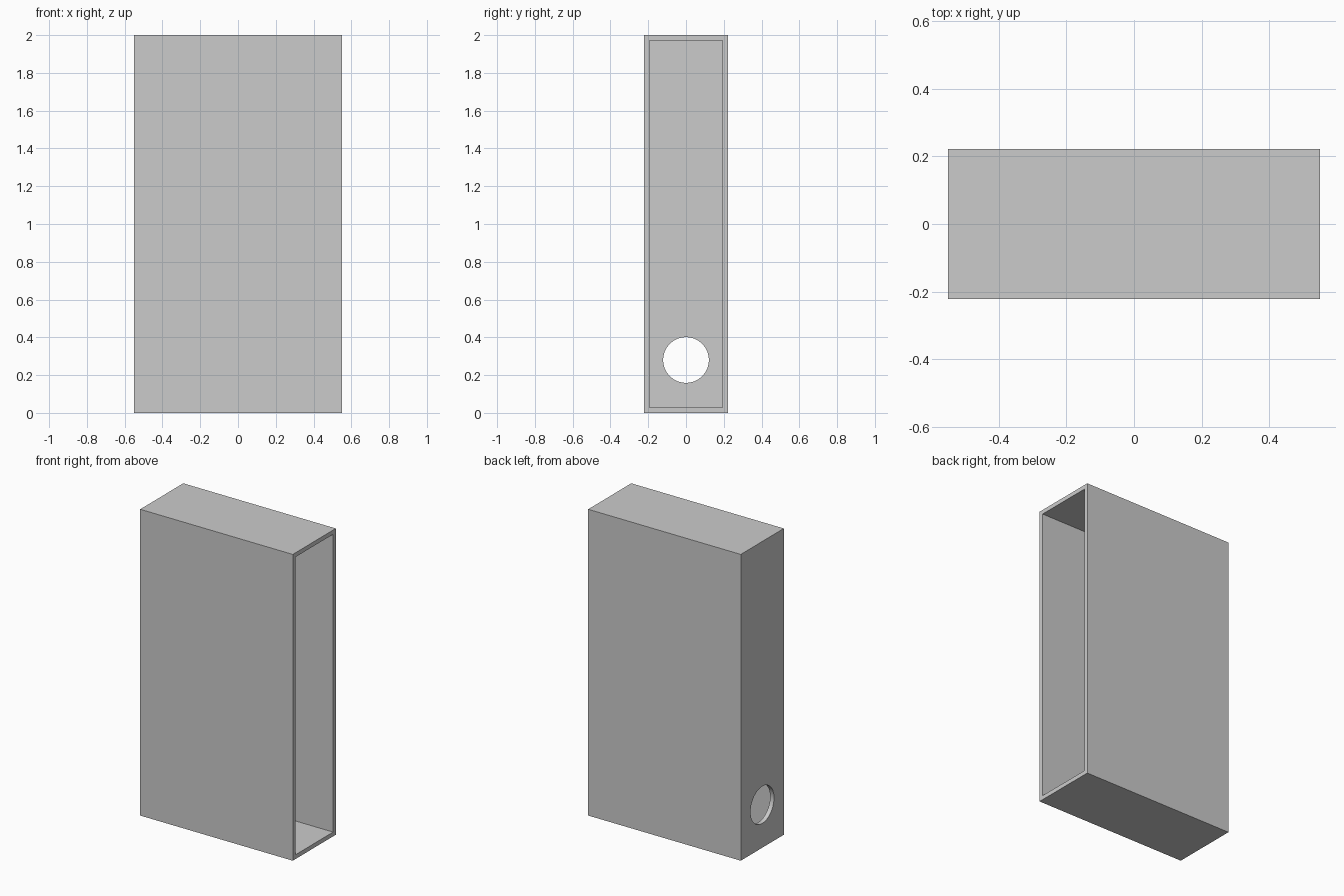
import bpy

# Remove the default cube
if "Cube" in bpy.data.objects:
    bpy.data.objects.remove(bpy.data.objects["Cube"], do_unlink=True)

WIDTH, DEPTH, HEIGHT = 1.102, 0.444, 2.0
WALL = 0.028
HOLE_RADIUS, HOLE_Z = 0.121, 0.28

grey = bpy.data.materials.new("light_grey")
grey.use_nodes = True
colour = (0.6, 0.6, 0.6, 1)
grey.diffuse_color = colour
grey.node_tree.nodes["Principled BSDF"].inputs["Base Color"].default_value = colour


def box(name, size, centre):
    bpy.ops.mesh.primitive_cube_add(size=1, location=centre)
    obj = bpy.context.object
    obj.name = name
    obj.scale = size
    bpy.ops.object.transform_apply(location=True, rotation=False, scale=True)
    obj.data.materials.append(grey)
    return obj


def cut(target, cutter):
    cutter.hide_render = True
    cutter.hide_set(True)
    cutter.display_type = 'WIRE'
    mod = target.modifiers.new(cutter.name, 'BOOLEAN')
    mod.operation = 'DIFFERENCE'
    mod.solver = 'EXACT'
    mod.object = cutter
    bpy.context.view_layer.objects.active = target
    bpy.ops.object.modifier_apply(modifier=mod.name)
    bpy.data.objects.remove(cutter, do_unlink=True)


# Sleeve body: a solid box hollowed out through its open left side
sleeve = box("sleeve_box", (WIDTH, DEPTH, HEIGHT), (0, 0, HEIGHT / 2))
cavity = box("cavity_cutter",
             (WIDTH, DEPTH - 2 * WALL, HEIGHT - 2 * WALL),
             (WALL, 0, HEIGHT / 2))
cut(sleeve, cavity)

# Round finger hole low in the closed right side
bpy.ops.mesh.primitive_cylinder_add(
    vertices=64, radius=HOLE_RADIUS, depth=WALL * 4,
    location=(-WIDTH / 2, 0, HOLE_Z), rotation=(0, 1.5707963, 0))
hole = bpy.context.object
hole.name = "finger_hole_cutter"
hole.data.materials.append(grey)
cut(sleeve, hole)

# Smooth hole rim, crisp box edges
bpy.ops.object.select_all(action='DESELECT')
sleeve.select_set(True)
bpy.context.view_layer.objects.active = sleeve
bpy.ops.object.shade_smooth_by_angle(angle=0.5)
